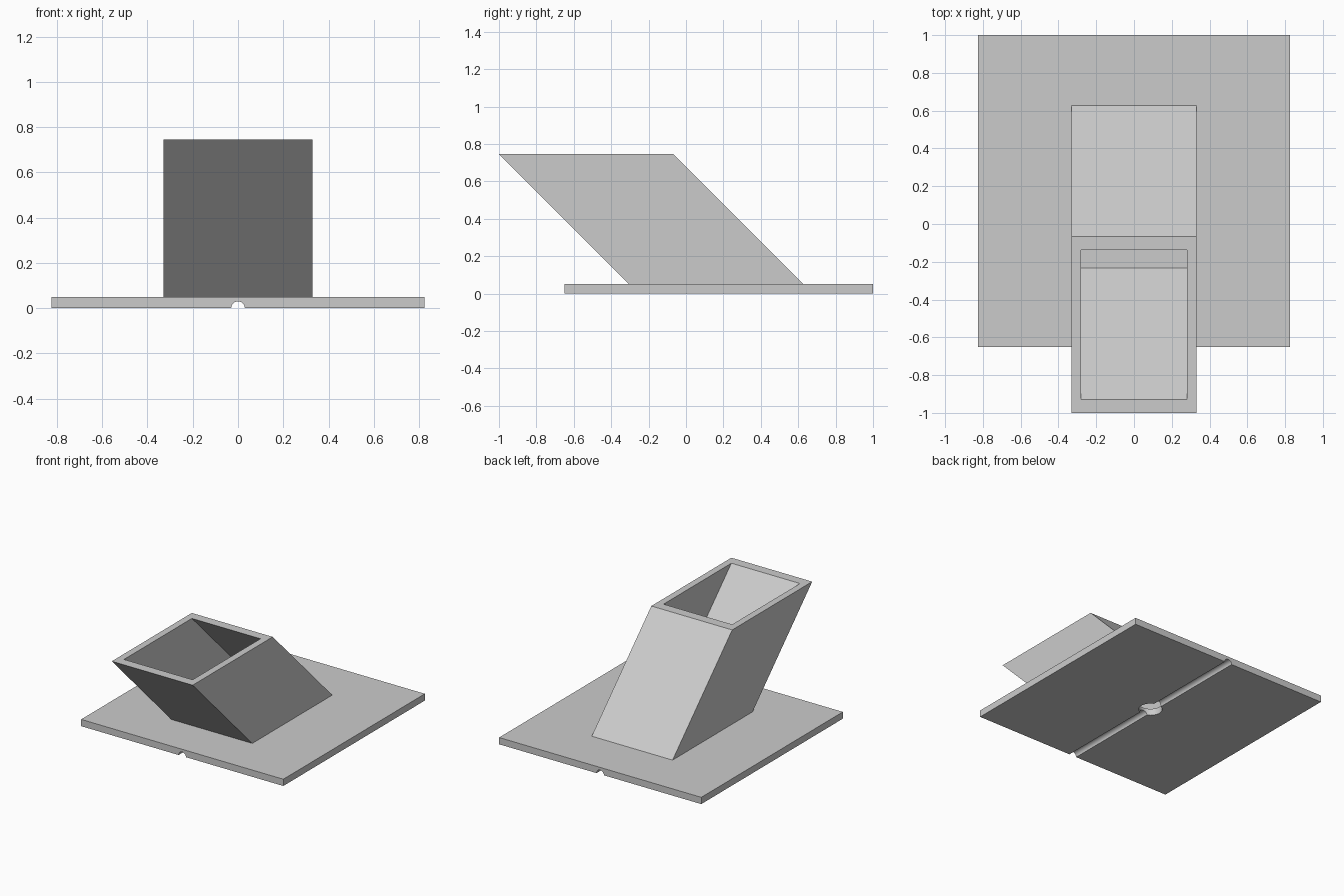
import bpy
import bmesh
import math

old = bpy.data.objects.get("Cube")
if old:
    bpy.data.objects.remove(old, do_unlink=True)

PLATE_T = 0.05      # plate thickness
TOP = 0.745         # height of the chute mouth
MID_Y = 0.175       # plate centre in depth

grey = bpy.data.materials.new("plain grey")
grey.use_nodes = True
grey.diffuse_color = (0.6, 0.6, 0.6, 1)
grey.node_tree.nodes["Principled BSDF"].inputs["Base Color"].default_value = (0.6, 0.6, 0.6, 1)


def activate(obj):
    bpy.ops.object.select_all(action='DESELECT')
    obj.select_set(True)
    bpy.context.view_layer.objects.active = obj


def cut(target, radius, depth, location, rotation=(0, 0, 0)):
    """Subtract a round bar from the target, then discard the bar."""
    bpy.ops.mesh.primitive_cylinder_add(vertices=48, radius=radius, depth=depth,
                                        location=location, rotation=rotation)
    bar = bpy.context.object
    bar.hide_render = True
    mod = target.modifiers.new("cut", 'BOOLEAN')
    mod.operation = 'DIFFERENCE'
    mod.solver = 'EXACT'
    mod.object = bar
    activate(target)
    bpy.ops.object.modifier_apply(modifier=mod.name)
    bpy.data.objects.remove(bar, do_unlink=True)


# Base plate
bpy.ops.mesh.primitive_cube_add(size=1, location=(0, MID_Y, PLATE_T / 2))
plate = bpy.context.object
plate.name = "base_plate"
plate.scale = (1.65, 1.65, PLATE_T)
bpy.ops.object.transform_apply(location=True, rotation=False, scale=True)
plate.data.materials.append(grey)

# Cable groove underneath and cable hole up into the chute
cut(plate, 0.03, 2.0, (0, MID_Y, 0), (math.pi / 2, 0, 0))
cut(plate, 0.08, 0.3, (0, MID_Y, 0))
activate(plate)
bpy.ops.object.shade_smooth_by_angle(angle=math.radians(30))

# Leaning hollow chute: a rectangular tube sheared forward by 45 degrees
bm = bmesh.new()


def ring(half_x, front, back, z):
    lean = TOP - z
    corners = [(-half_x, front), (half_x, front), (half_x, back), (-half_x, back)]
    return [bm.verts.new((x, y + lean, z)) for x, y in corners]


outer_low, outer_top = [ring(0.33, -1.0, -0.067, z) for z in (PLATE_T, TOP)]
inner_low, inner_top = [ring(0.28, -0.929, -0.138, z) for z in (PLATE_T, TOP)]
for a, b in ((outer_low, outer_top), (outer_top, inner_top),
             (inner_top, inner_low), (inner_low, outer_low)):
    for i in range(4):
        j = (i + 1) % 4
        bm.faces.new((a[i], a[j], b[j], b[i]))
bmesh.ops.recalc_face_normals(bm, faces=bm.faces)
mesh = bpy.data.meshes.new("leaning_chute")
bm.to_mesh(mesh)
bm.free()
mesh.materials.append(grey)
chute = bpy.data.objects.new("leaning_chute", mesh)
bpy.context.collection.objects.link(chute)
